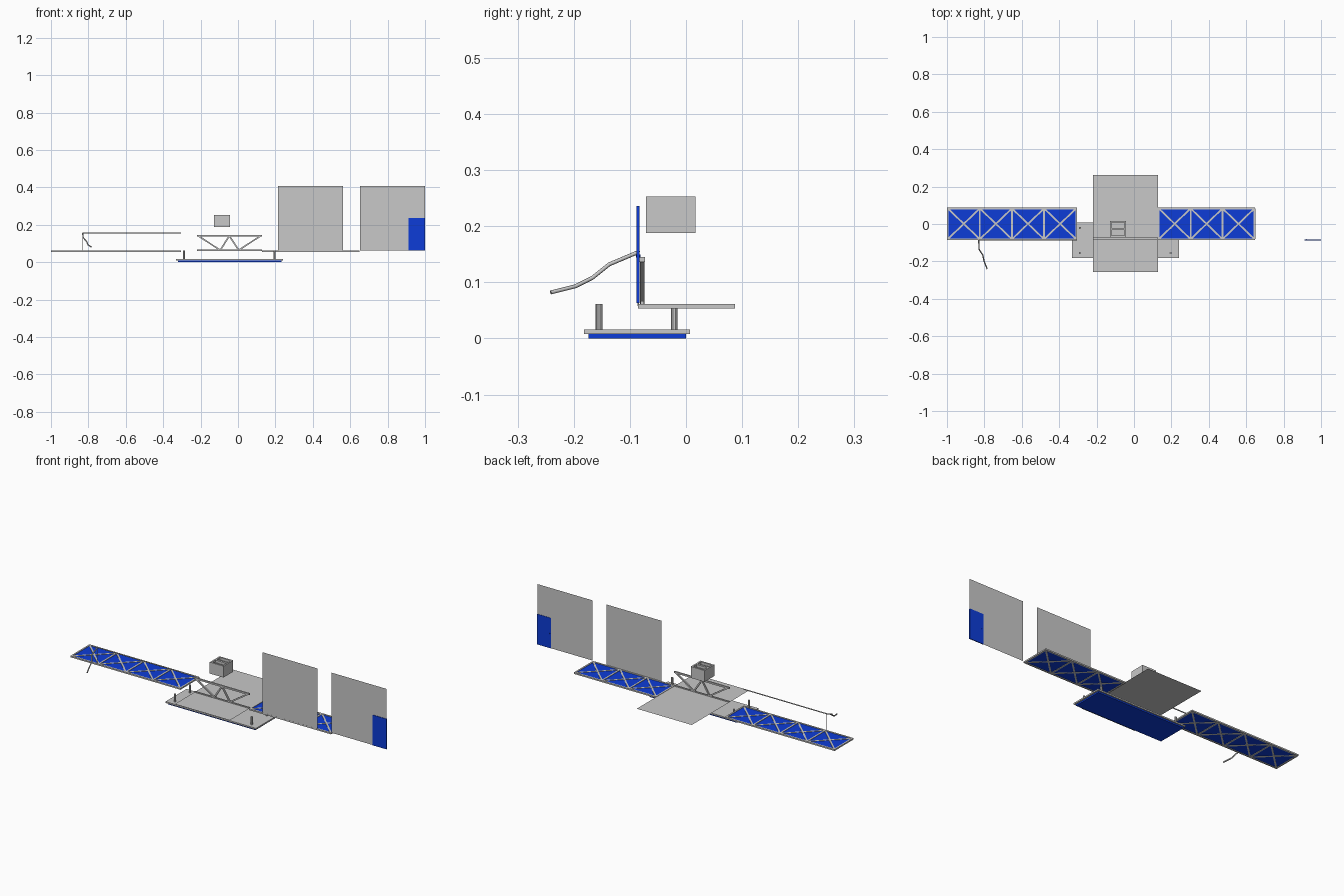
import bpy
import bmesh
import math
from mathutils import Vector

cube = bpy.data.objects.get("Cube")
if cube:
    bpy.data.objects.remove(cube)


def material(name, rgb):
    m = bpy.data.materials.new(name)
    m.use_nodes = True
    colour = (*rgb, 1)
    m.diffuse_color = colour
    m.node_tree.nodes["Principled BSDF"].inputs["Base Color"].default_value = colour
    return m


GRAY = material("light gray", (0.58, 0.58, 0.58))
BLUE = material("deep blue", (0.004, 0.045, 0.68))


def finish(name, bm, mat):
    mesh = bpy.data.meshes.new(name)
    bm.to_mesh(mesh)
    bm.free()
    mesh.materials.append(mat)
    obj = bpy.data.objects.new(name, mesh)
    bpy.context.collection.objects.link(obj)
    return obj


def add_box(bm, lo, hi):
    lo, hi = Vector(lo), Vector(hi)
    verts = bmesh.ops.create_cube(bm, size=1)["verts"]
    for v in verts:
        v.co = (lo + hi) / 2 + v.co * (hi - lo)


def box(name, lo, hi, mat):
    bm = bmesh.new()
    add_box(bm, lo, hi)
    return finish(name, bm, mat)


def add_bar(bm, a, b, width, depth=None, sides=4):
    """Straight bar between two points; four sides give a square section."""
    a, b = Vector(a), Vector(b)
    d = b - a
    r = width / 2 * (math.sqrt(2) if sides == 4 else 1)
    verts = bmesh.ops.create_cone(bm, cap_ends=True, segments=sides,
                                  radius1=r, radius2=r, depth=d.length)["verts"]
    turn = d.to_track_quat("Z", "Y").to_matrix()
    for v in verts:
        if sides == 4:
            x, y = v.co.x, v.co.y
            v.co.x, v.co.y = (x - y) / math.sqrt(2), (x + y) / math.sqrt(2)
        v.co = (a + b) / 2 + turn @ v.co
        if depth:
            v.co.z = a.z + math.copysign(depth / 2, v.co.z - a.z)


def sheet(name, corners, mat):
    bm = bmesh.new()
    bm.faces.new([bm.verts.new(c) for c in corners])
    return finish(name, bm, mat)


# Braced platforms: a blue deck inside a frame with crossed bars in each bay
def platform(name, x0, x1, bays):
    y0, y1, z = -0.081, 0.083, 0.0575
    box(name + "_deck", (x0, y0, z - 0.0015), (x1, y1, z + 0.0015), BLUE)
    bm = bmesh.new()
    for y in (y0, y1):
        add_bar(bm, (x0 - 0.004, y, z), (x1 + 0.004, y, z), 0.009, 0.008)
    step = (x1 - x0) / bays
    for i in range(bays + 1):
        x = x0 + i * step
        add_bar(bm, (x, y0, z), (x, y1, z), 0.009, 0.008)
        if i < bays:
            add_bar(bm, (x, y0, z), (x + step, y1, z), 0.009, 0.007)
            add_bar(bm, (x, y1, z), (x + step, y0, z), 0.009, 0.007)
    finish(name + "_frame", bm, GRAY)


platform("right_platform", -0.996, -0.309, 4)
platform("left_platform", 0.132, 0.644, 3)

# Base tray with its blue underside and four corner posts
box("base_tray", (-0.331, -0.182, 0.008), (0.241, 0.007, 0.016), GRAY)
box("base_underside", (-0.322, -0.174, 0), (0.232, 0, 0.008), BLUE)
bm = bmesh.new()
for px in (-0.289, 0.196):
    for py in (-0.155, -0.021):
        add_bar(bm, (px, py, 0.014), (px, py, 0.061), 0.012, sides=10)
finish("corner_posts", bm, GRAY)

# Thin floor and two thin walls
sheet("floor_sheet", [(-0.22, -0.257, 0.06), (0.128, -0.257, 0.06),
                      (0.128, 0.262, 0.06), (-0.22, 0.262, 0.06)], GRAY)
for label, wx, wz in (("inner_wall", 0.213, 0.059), ("outer_wall", 0.651, 0.063)):
    sheet(label, [(wx, -0.085, wz), (wx + 0.349, -0.085, wz),
                  (wx + 0.349, -0.085, 0.407), (wx, -0.085, 0.407)], GRAY)

# Door set through the outer wall
box("door", (0.912, -0.088, 0.063), (1.0, -0.083, 0.236), BLUE)
bm = bmesh.new()
add_bar(bm, (0.921, -0.0895, 0.147), (0.921, -0.0815, 0.147), 0.005, sides=8)
finish("door_knob", bm, BLUE)

# Upright truss: two chords and zigzag braces
bm = bmesh.new()
ty, low, high = -0.078, 0.0635, 0.141
add_bar(bm, (-0.219, ty, low), (0.128, ty, low), 0.006)
add_bar(bm, (-0.219, ty, high), (0.128, ty, high), 0.009)
nodes = [(-0.212, high), (-0.095, low), (-0.046, high),
         (0.004, low), (0.121, high)]
for (ax, az), (bx, bz) in zip(nodes, nodes[1:]):
    add_bar(bm, (ax, ty, az), (bx, ty, bz), 0.008)
finish("upright_truss", bm, GRAY)

# Floating box with two long slots in its top
bm = bmesh.new()
x0, x1, y0, y1, top = -0.129, -0.042, -0.071, 0.017, 0.253
add_box(bm, (x0, y0, 0.188), (x1, y1, top - 0.014))
for ya, yb in ((y0, y0 + 0.01), (-0.033, -0.021), (y1 - 0.01, y1)):
    add_box(bm, (x0, ya, top - 0.014), (x1, yb, top))
for xa, xb in ((x0, x0 + 0.009), (x1 - 0.009, x1)):
    for ya, yb in ((y0 + 0.01, -0.033), (-0.021, y1 - 0.01)):
        add_box(bm, (xa, ya, top - 0.014), (xb, yb, top))
finish("slotted_box", bm, GRAY)

# Handrail with its thin upright
bm = bmesh.new()
add_bar(bm, (-0.832, -0.085, 0.155), (-0.305, -0.085, 0.155), 0.006, sides=8)
add_bar(bm, (-0.83, -0.085, 0.058), (-0.83, -0.085, 0.155), 0.003, sides=8)
finish("handrail", bm, GRAY)

# Bent pipe reaching forward from the rail
path = [(-0.83, -0.085, 0.154), (-0.828, -0.137, 0.132), (-0.808, -0.167, 0.108),
        (-0.802, -0.197, 0.093), (-0.785, -0.241, 0.082)]
curve = bpy.data.curves.new("bent_pipe", "CURVE")
curve.dimensions = "3D"
curve.bevel_depth = 0.0035
curve.bevel_resolution = 2
curve.use_fill_caps = True
spline = curve.splines.new("POLY")
spline.points.add(len(path) - 1)
for point, co in zip(spline.points, path):
    point.co = (*co, 1)
curve.materials.append(GRAY)
pipe = bpy.data.objects.new("bent_pipe", curve)
bpy.context.collection.objects.link(pipe)
